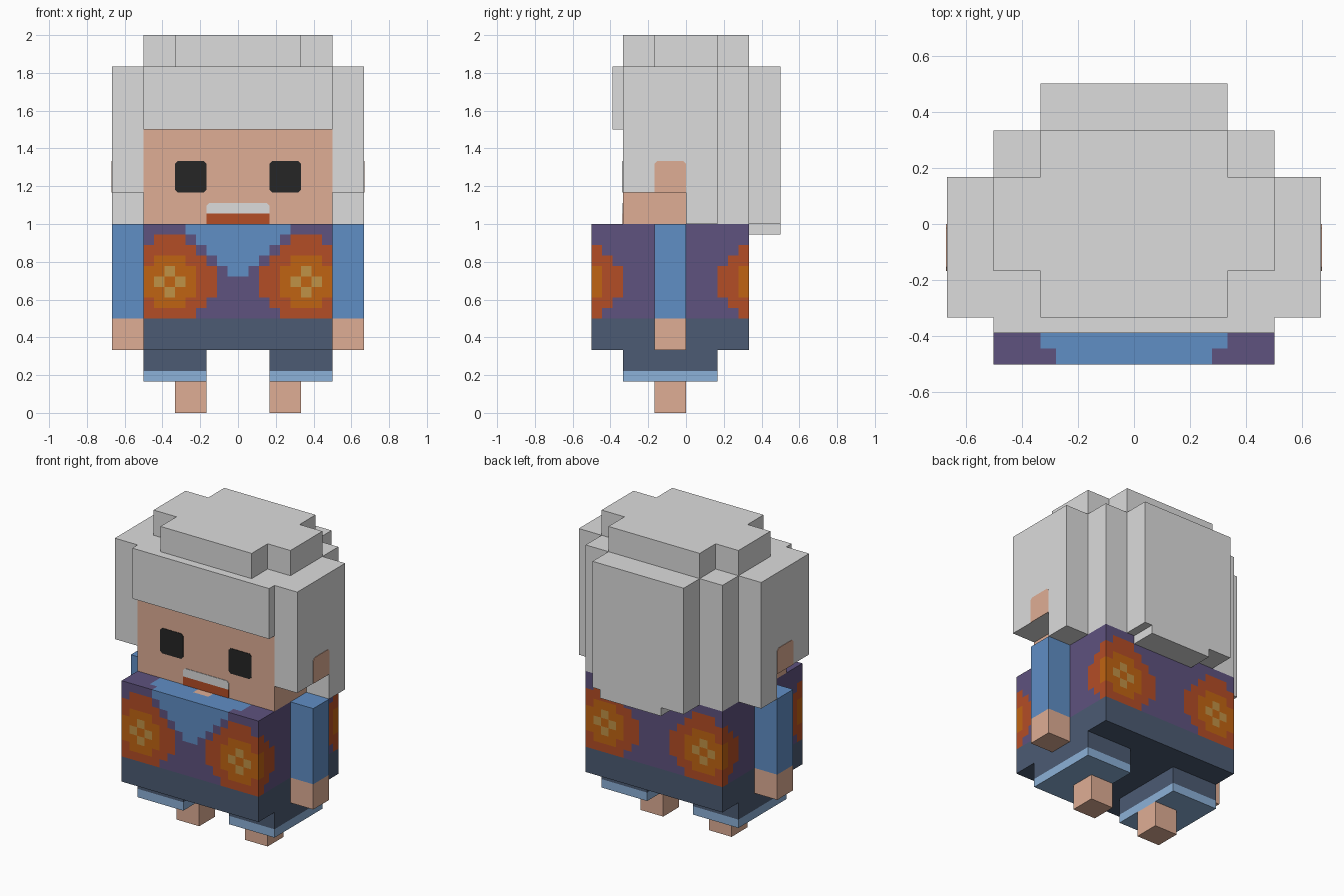
import bpy, bmesh, math
from mathutils import Vector

if "Cube" in bpy.data.objects:
    bpy.data.objects.remove(bpy.data.objects["Cube"], do_unlink=True)

U = 1 / 18   # one fine cell; a large block is three cells


def material(name, rgb):
    lin = [((c / 255 + 0.055) / 1.055) ** 2.4 for c in rgb] + [1]
    m = bpy.data.materials.new(name)
    m.use_nodes = True
    m.diffuse_color = lin
    m.node_tree.nodes["Principled BSDF"].inputs["Base Color"].default_value = lin
    return m


GREY = material("hair grey", (220, 220, 220))
SKIN = material("skin", (223, 174, 149))
PURPLE = material("shirt purple", (94, 82, 126))
NAVY = material("trouser navy", (76, 91, 115))
BLUE = material("sleeve blue", (96, 142, 197))
PALE = material("cuff pale blue", (140, 177, 216))
BLACK = material("eye black", (38, 38, 38))
RED = material("rust red", (180, 77, 38))
ORANGE = material("petal orange", (192, 100, 18))
YELLOW = material("petal yellow", (192, 146, 70))


def finish(name, bm, mats):
    bmesh.ops.recalc_face_normals(bm, faces=bm.faces)
    mesh = bpy.data.meshes.new(name)
    bm.to_mesh(mesh)
    bm.free()
    for m in mats:
        mesh.materials.append(m)
    ob = bpy.data.objects.new(name, mesh)
    bpy.context.collection.objects.link(ob)
    return ob


def prism(name, pts, axis, lo, hi, mat):
    """Extrude a 2D profile along an axis; profile points are in cells."""
    def place(p, d):
        a, b = p
        return Vector({"x": (d, a, b), "y": (a, d, b), "z": (a, b, d)}[axis]) * U
    bm = bmesh.new()
    bottom = bm.faces.new([bm.verts.new(place(p, lo)) for p in pts])
    ext = bmesh.ops.extrude_face_region(bm, geom=[bottom])
    shift = place((0, 0), hi - lo)
    bmesh.ops.translate(bm, vec=shift,
                        verts=[v for v in ext["geom"] if isinstance(v, bmesh.types.BMVert)])
    return finish(name, bm, [mat])


def box(name, x, y, z, mat):
    x = sorted(x)
    return prism(name, [(x[0], y[0]), (x[1], y[0]), (x[1], y[1]), (x[0], y[1])],
                 "z", z[0], z[1], mat)


def clipped(a0, a1, b0, b1, top=0.25, bottom=0.0):
    """Rectangle with small cut corners."""
    pts = [(a0, b1 - top), (a0 + top, b1), (a1 - top, b1), (a1, b1 - top)]
    if bottom:
        return pts + [(a1, b0 + bottom), (a1 - bottom, b0),
                      (a0 + bottom, b0), (a0, b0 + bottom)]
    return pts + [(a1, b0), (a0, b0)]


# Torso: gridded block whose cells are coloured by position
SHIRT = [PURPLE, NAVY, BLUE, RED, ORANGE, YELLOW, SKIN]


def torso_colour(c, n):
    if c.z < 0.5:
        return NAVY
    p = c - n * U / 2
    col = math.floor((0.5 - abs(p.x)) / U)
    row = math.floor((1 - p.z) / U)
    depth = math.floor((p.y + 0.5) / U)
    half = abs(p.x) / U
    if n.z > 0.5:
        # Collar and neck seen on the shoulders
        if depth == 2 and half < 1:
            return SKIN
        return BLUE if depth < 6 and half < (5 if depth == 0 else 6) else PURPLE
    if n.y < -0.5 and half < 5 - row:
        return BLUE
    # Flowers wrap around the four upright edges
    across = col if abs(n.y) > 0.5 else -min(depth, 14 - depth)
    dx, dy = abs(across - 2), abs(row - 5)
    if dx + dy == 1:
        return YELLOW
    if max(dx, dy) <= 2 and dx + dy <= 3:
        return ORANGE
    if max(dx, dy) <= 4 and dx + dy <= 5:
        return RED
    return PURPLE


torso = box("torso", (-9, 9), (-9, 6), (6, 18), PURPLE)
bm = bmesh.new()
bm.from_mesh(torso.data)
for axis, lo, hi in ((0, -9, 9), (1, -9, 6), (2, 6, 18)):
    for k in range(lo + 1, hi):
        normal, point = Vector(), Vector()
        normal[axis], point[axis] = 1, k * U
        bmesh.ops.bisect_plane(bm, geom=bm.verts[:] + bm.edges[:] + bm.faces[:],
                               plane_co=point, plane_no=normal)
torso.data.materials.clear()
for m in SHIRT:
    torso.data.materials.append(m)
bm.normal_update()
for f in bm.faces:
    f.material_index = SHIRT.index(torso_colour(f.calc_center_median(), f.normal))
bm.to_mesh(torso.data)
bm.free()

# Head, crown and hair
box("head", (-9, 9), (-6, 3), (18, 27), SKIN)
box("hair_crown", (-9, 9), (-6, 3), (27, 33), GREY)
box("hair_fringe", (-9, 9), (-7, -6), (27, 33), GREY)
box("hair_back", (-9, 9), (3, 6), (18, 33), GREY)
prism("hair_tail", [(-6, 33), (6, 33), (6, 18), (5, 18), (5, 17), (-3, 17), (-3, 18), (-6, 18)],
      "y", 6, 9, GREY)
prism("hair_top", [(-9, -3), (-6, -3), (-6, -6), (6, -6), (6, -3), (9, -3),
                   (9, 3), (6, 3), (6, 6), (-6, 6), (-6, 3), (-9, 3)], "z", 33, 36, GREY)

# Mouth: teeth above lip
prism("teeth", clipped(-3, 3, 19, 20), "y", -6.06, -6, GREY)
box("lip", (-3, 3), (-6.06, -6), (18, 19), RED)

# Paired parts
for s, side in ((1, "left"), (-1, "right")):
    prism(side + "_hair", [(-6, 21), (0, 21), (0, 18), (3, 18), (3, 33), (-6, 33)],
          "x", s * 9, s * 12, GREY)
    prism(side + "_ear", clipped(-3, 0, 21, 24), "x", s * 12, s * 12.06, SKIN)
    ex = sorted((s * 3, s * 6))
    prism(side + "_eye", clipped(ex[0], ex[1], 21, 24, 0.25, 0.25), "y", -6.06, -6, BLACK)
    box(side + "_sleeve", (s * 9, s * 12), (-3, 0), (9, 18), BLUE)
    box(side + "_hand", (s * 9, s * 12), (-3, 0), (6, 9), SKIN)
    box(side + "_trouser_leg", (s * 3, s * 9), (-6, 3), (4, 6), NAVY)
    box(side + "_cuff", (s * 3, s * 9), (-6, 3), (3, 4), PALE)
    box(side + "_foot", (s * 3, s * 6), (-3, 0), (0, 3), SKIN)
